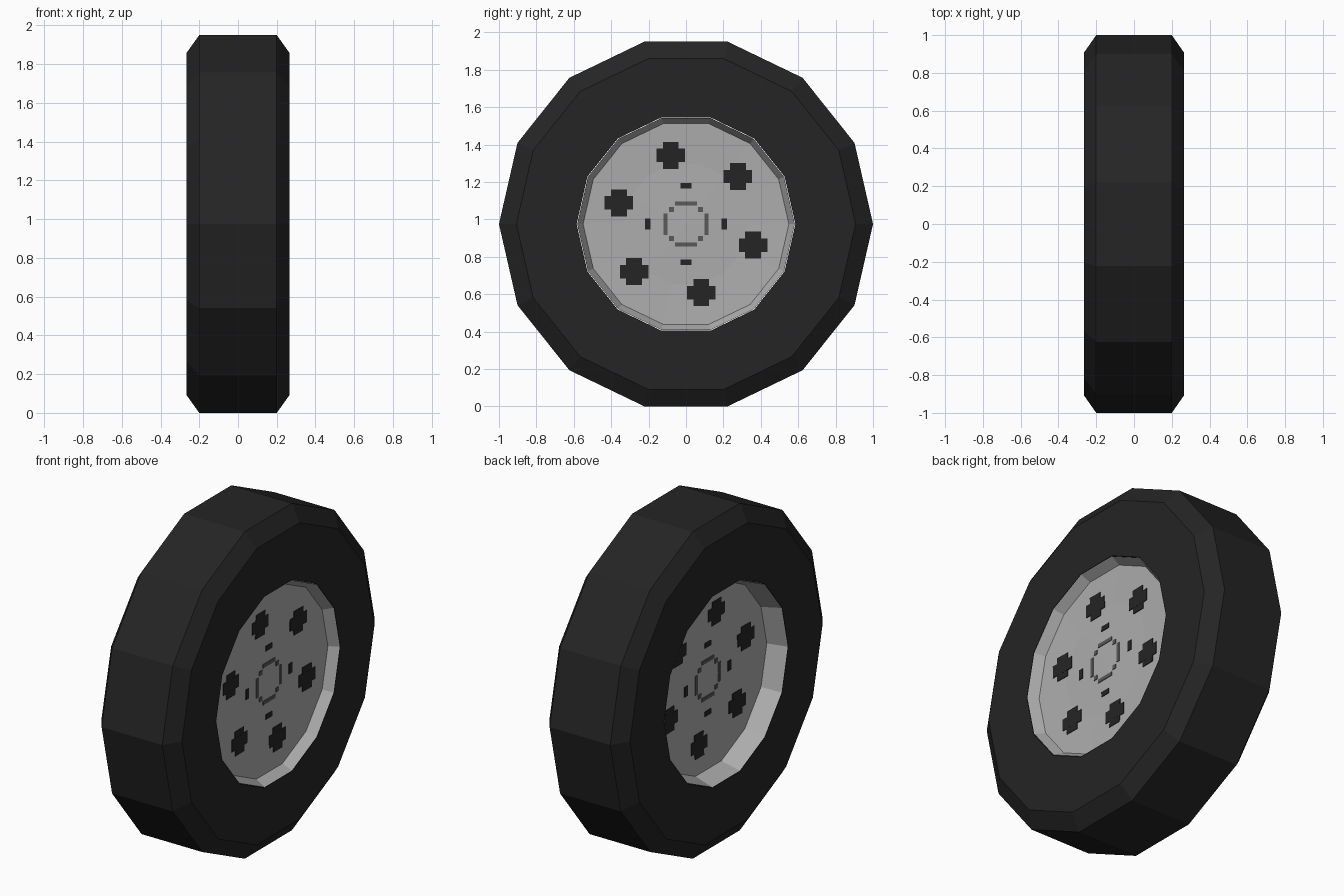
import bpy, bmesh, math

if "Cube" in bpy.data.objects:
    bpy.data.objects.remove(bpy.data.objects["Cube"])

SIDES = 14
CZ = math.cos(math.pi / SIDES)      # axle height: wheel rests on a flat edge


def mat(name, v):
    m = bpy.data.materials.new(name)
    m.diffuse_color = (v, v, v, 1)
    m.use_nodes = True
    m.node_tree.nodes["Principled BSDF"].inputs["Base Color"].default_value = m.diffuse_color
    return m


RUBBER = mat("black rubber", 0.018)
METAL = mat("light grey metal", 0.42)
GROOVE = mat("dark grey groove", 0.10)


def finish(name, bm, material):
    bmesh.ops.remove_doubles(bm, verts=bm.verts, dist=1e-5)
    bmesh.ops.recalc_face_normals(bm, faces=bm.faces)
    me = bpy.data.meshes.new(name)
    bm.to_mesh(me)
    bm.free()
    me.materials.append(material)
    ob = bpy.data.objects.new(name, me)
    ob.location.z = CZ
    bpy.context.collection.objects.link(ob)
    return ob


def lathe(name, profile, material, closed=False):
    """Revolve (x, radius) points about the x axle."""
    bm = bmesh.new()
    rings = []
    for x, r in profile:
        rings.append([bm.verts.new((x, r * math.cos(i * math.tau / SIDES),
                                    r * math.sin(i * math.tau / SIDES)))
                      for i in range(SIDES)])
    pairs = list(zip(rings, rings[1:]))
    if closed:
        pairs.append((rings[-1], rings[0]))
    for a, b in pairs:
        for i in range(SIDES):
            j = (i + 1) % SIDES
            bm.faces.new((a[i], a[j], b[j], b[i]))
    return finish(name, bm, material)


# Disc depth on each side: radius -> x
OUTER = [(0, 0.205), (0.33, 0.200), (0.55, 0.208)]
INNER = [(0, 0.145), (0.33, 0.140), (0.55, 0.148)]


def depth(prof, r):
    for (r0, x0), (r1, x1) in zip(prof, prof[1:]):
        if r <= r1:
            return x0 + (x1 - x0) * (r - r0) / (r1 - r0)
    return prof[-1][1]


# Tyre with chamfered shoulders
lathe("tyre", [(-0.265, 0.585), (-0.265, 0.907), (-0.2, 1), (0.2, 1),
               (0.265, 0.907), (0.265, 0.585)], RUBBER, closed=True)

# Rim: dished disc on both sides, sloped lip out to the tyre
lathe("rim", [(-x, r) for r, x in INNER] + [(-0.264, 0.582), (0.264, 0.582)]
      + [(x, r) for r, x in reversed(OUTER)], METAL)


def plates(name, rects, prof, sign, material):
    """Thin painted plates (y, z, width, height) following the disc."""
    bm = bmesh.new()
    for y, z, w, h in rects:
        layers = []
        for lift in (-0.002, 0.004):
            layers.append([bm.verts.new((sign * (depth(prof, math.hypot(y + a * w / 2, z + b * h / 2)) + lift),
                                         y + a * w / 2, z + b * h / 2))
                           for a, b in ((-1, -1), (1, -1), (1, 1), (-1, 1))])
        lo, hi = layers
        bm.faces.new(hi)
        bm.faces.new(lo[::-1])
        for i in range(4):
            j = (i + 1) % 4
            bm.faces.new((lo[i], lo[j], hi[j], hi[i]))
    finish(name, bm, material)


# Six stepped vent spots, four bolt marks and the hub outline
vents, marks, hub = [], [], []
for k in range(6):
    a = math.radians(42.5 + 60 * k)
    y, z = 0.376 * math.cos(a), 0.376 * math.sin(a)
    vents.append((y, z, 0.152, 0.072))
    for s in (-1, 1):
        vents.append((y, z + s * 0.054, 0.085, 0.036))
for s in (-1, 1):
    marks += [(0, s * 0.204, 0.06, 0.03), (s * 0.204, 0, 0.03, 0.06)]
    hub += [(0, s * 0.11, 0.115, 0.022), (s * 0.11, 0, 0.022, 0.115)]
    hub += [(s * 0.078, t * 0.078, 0.026, 0.026) for t in (-1, 1)]

for side, prof, sign in (("outer", OUTER, 1), ("inner", INNER, -1)):
    plates(side + "_vents", vents, prof, sign, RUBBER)
    plates(side + "_bolt_marks", marks, prof, sign, RUBBER)
    plates(side + "_hub_outline", hub, prof, sign, GROOVE)
